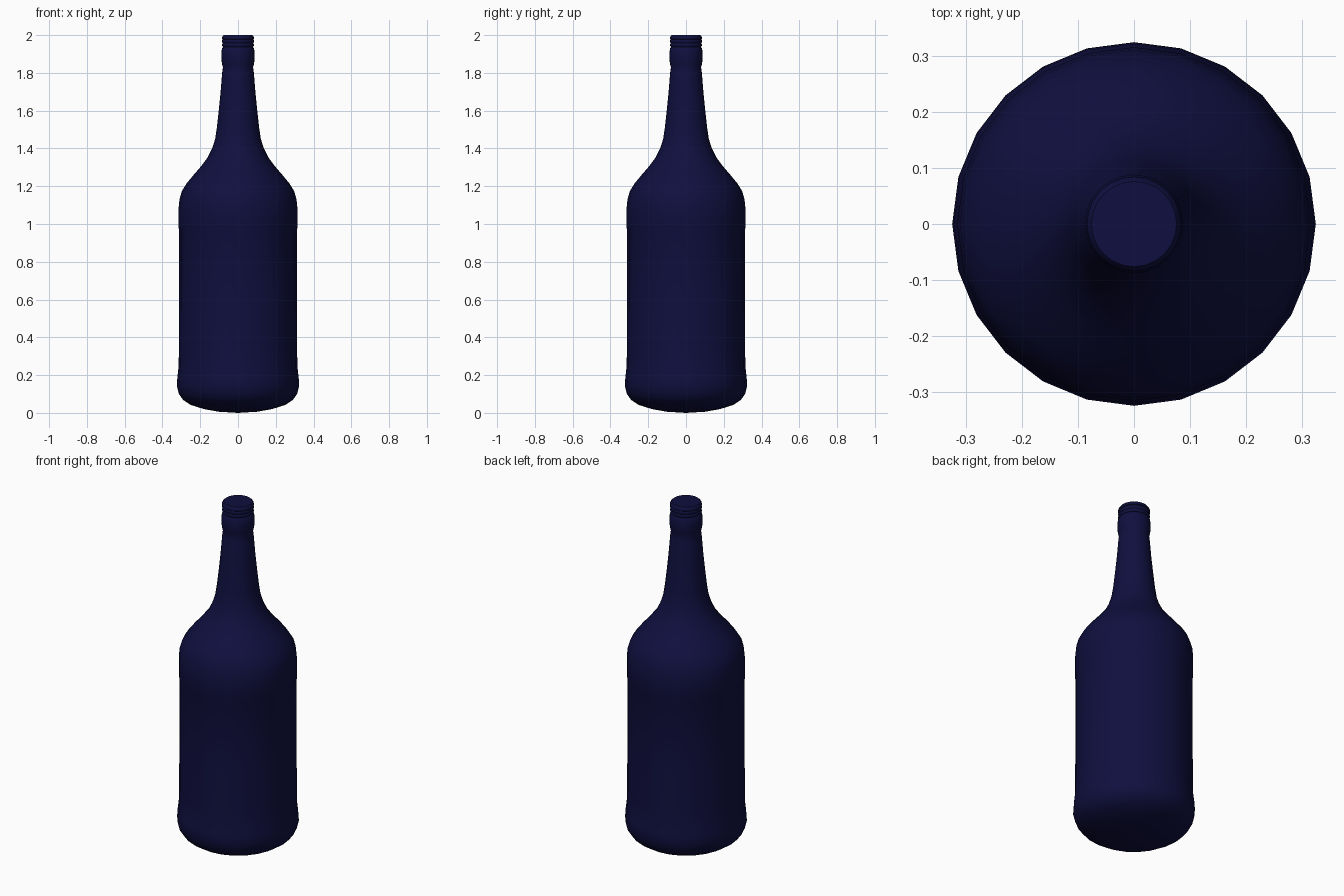
import bpy, bmesh, math

cube = bpy.data.objects.get("Cube")
if cube:
    bpy.data.objects.remove(cube, do_unlink=True)

SIDES = 24

navy = bpy.data.materials.new("navy_glass")
navy.use_nodes = True
colour = (0.0048, 0.0048, 0.05, 1)
navy.diffuse_color = colour
navy.node_tree.nodes["Principled BSDF"].inputs["Base Color"].default_value = colour


def lathe(name, profile, sharp=50):
    """Revolve a (radius, height) profile around z; radius 0 makes a pole."""
    bm = bmesh.new()
    verts = [bm.verts.new((r, 0, z)) for r, z in profile]
    edges = [bm.edges.new(pair) for pair in zip(verts, verts[1:])]
    bmesh.ops.spin(bm, geom=verts + edges, cent=(0, 0, 0), axis=(0, 0, 1),
                   angle=math.tau, steps=SIDES, use_merge=True)
    bmesh.ops.remove_doubles(bm, verts=bm.verts, dist=0.0001)
    bmesh.ops.recalc_face_normals(bm, faces=bm.faces)
    mesh = bpy.data.meshes.new(name)
    bm.to_mesh(mesh)
    bm.free()
    mesh.materials.append(navy)
    obj = bpy.data.objects.new(name, mesh)
    bpy.context.collection.objects.link(obj)
    bpy.ops.object.select_all(action='DESELECT')
    obj.select_set(True)
    bpy.context.view_layer.objects.active = obj
    bpy.ops.object.shade_smooth_by_angle(angle=math.radians(sharp))
    return obj


# Rounded foot, straight body, shoulder and tapering neck
foot = [(0, 0), (0.1, 0.006), (0.18, 0.02), (0.25, 0.042), (0.29, 0.068),
        (0.313, 0.1), (0.324, 0.145), (0.321, 0.19), (0.315, 0.24), (0.313, 0.32)]
body = [(0.312, 0.6), (0.312, 0.97), (0.315, 0.98), (0.315, 1.08)]
shoulder = [(0.31, 1.13), (0.297, 1.175), (0.272, 1.215), (0.235, 1.26),
            (0.196, 1.305), (0.162, 1.35), (0.137, 1.4), (0.121, 1.45)]
neck = [(0.112, 1.51), (0.102, 1.6), (0.092, 1.7), (0.084, 1.8), (0.08, 1.83)]

# Swollen collar below the mouth
collar = [(0.084, 1.845), (0.088, 1.87), (0.088, 1.91), (0.084, 1.93),
          (0.079, 1.937), (0, 1.937)]
lathe("bottle", foot + body + shoulder + neck + collar)

# Ribbed cap: two shallow grooves and a flat, bevelled top
cap = [(0, 1.937), (0.079, 1.937), (0.084, 1.942), (0.084, 1.952), (0.08, 1.957),
       (0.084, 1.962), (0.084, 1.972), (0.081, 1.976), (0.085, 1.98),
       (0.084, 1.99), (0.076, 2.0), (0, 2.0)]
lathe("cap", cap)
